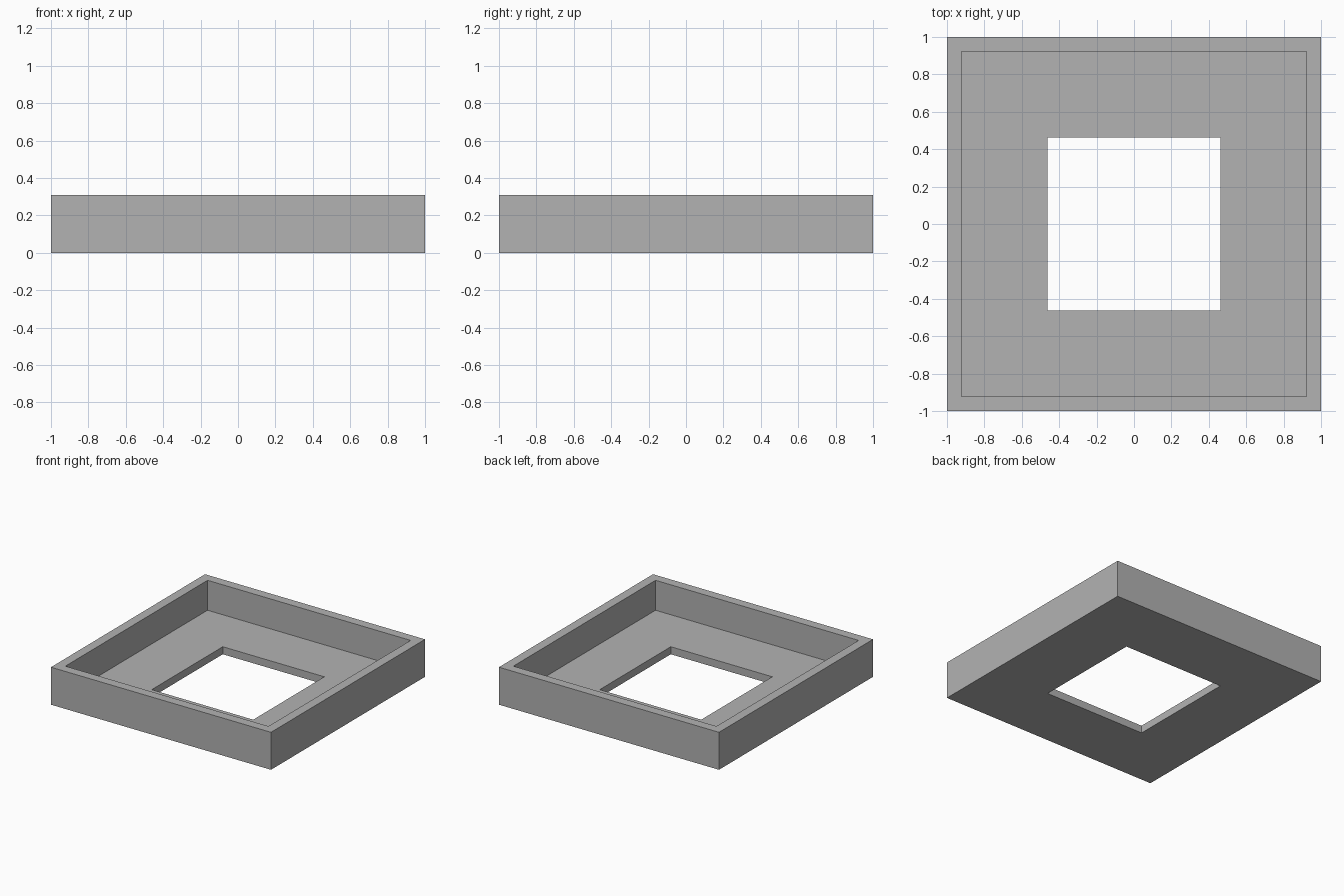
import bpy
import bmesh

# Remove the default cube
cube = bpy.data.objects.get("Cube")
if cube:
    bpy.data.objects.remove(cube, do_unlink=True)

# Dimensions
OUTER = 1.0      # half width of the tray
INNER = 0.923    # half width inside the rim
HOLE = 0.4615    # half width of the floor opening
HEIGHT = 0.308
FLOOR = 0.062

# Plain grey material
grey = bpy.data.materials.new("plain_grey")
grey.use_nodes = True
colour = (0.448, 0.448, 0.448, 1)
grey.diffuse_color = colour
grey.node_tree.nodes["Principled BSDF"].inputs["Base Color"].default_value = colour


def square_ring(name, profile, material):
    """Sweep a closed (half width, height) profile around a square."""
    bm = bmesh.new()
    corners = [(-1, -1), (1, -1), (1, 1), (-1, 1)]
    rings = [[bm.verts.new((r * x, r * y, z)) for x, y in corners]
             for r, z in profile]
    for i, low in enumerate(rings):
        high = rings[(i + 1) % len(rings)]
        for j in range(4):
            k = (j + 1) % 4
            bm.faces.new((low[j], low[k], high[k], high[j]))
    bmesh.ops.recalc_face_normals(bm, faces=bm.faces)
    mesh = bpy.data.meshes.new(name)
    bm.to_mesh(mesh)
    bm.free()
    mesh.materials.append(material)
    obj = bpy.data.objects.new(name, mesh)
    bpy.context.collection.objects.link(obj)
    return obj


# Tray: outer wall, rim, inner wall, floor and square opening
square_ring("square_tray", [
    (OUTER, 0), (OUTER, HEIGHT), (INNER, HEIGHT),
    (INNER, FLOOR), (HOLE, FLOOR), (HOLE, 0),
], grey)
